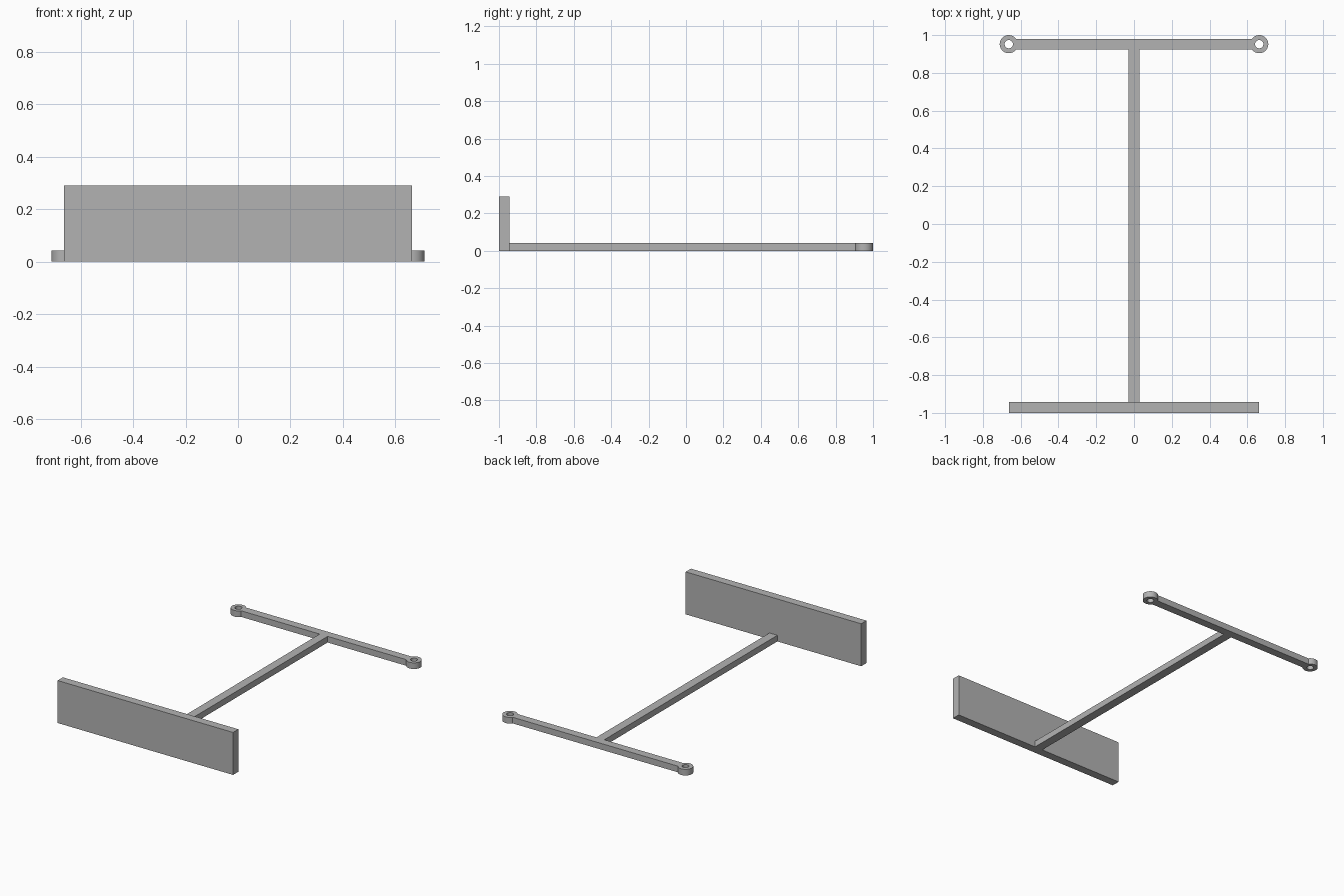
import bpy, bmesh
from math import asin, cos, sin, pi

cube = bpy.data.objects.get("Cube")
if cube:
    bpy.data.objects.remove(cube)

grey = bpy.data.materials.new("plain grey")
grey.use_nodes = True
grey.diffuse_color = (0.45, 0.45, 0.45, 1)
grey.node_tree.nodes["Principled BSDF"].inputs["Base Color"].default_value = (0.45, 0.45, 0.45, 1)

EYE_X, BAR_Y = 0.663, 0.952       # centre of each eyelet
EYE_R, HOLE_R = 0.048, 0.022
BAR_HALF, STEM_HALF = 0.028, 0.03
THICK = 0.042
PLATE_BACK = -0.943


def arc(cx, radius, start, end, steps):
    return [(cx + radius * cos(start + (end - start) * i / steps),
             BAR_Y + radius * sin(start + (end - start) * i / steps))
            for i in range(steps + 1)]


def extruded(name, loops, height):
    """Fill the first loop, leave the others as holes, and raise it."""
    bm = bmesh.new()
    edges = []
    for loop in loops:
        verts = [bm.verts.new((x, y, 0)) for x, y in loop]
        edges += [bm.edges.new((v, verts[i - 1])) for i, v in enumerate(verts)]
    bmesh.ops.triangle_fill(bm, edges=edges, use_beauty=True, use_dissolve=False)
    top = bmesh.ops.extrude_face_region(bm, geom=bm.faces[:], use_keep_orig=True)["geom"]
    bmesh.ops.translate(bm, verts=[g for g in top if isinstance(g, bmesh.types.BMVert)],
                        vec=(0, 0, height))
    bmesh.ops.recalc_face_normals(bm, faces=bm.faces[:])
    mesh = bpy.data.meshes.new(name)
    bm.to_mesh(mesh)
    bm.free()
    mesh.materials.append(grey)
    obj = bpy.data.objects.new(name, mesh)
    bpy.context.collection.objects.link(obj)
    bpy.ops.object.select_all(action="DESELECT")
    obj.select_set(True)
    bpy.context.view_layer.objects.active = obj
    bpy.ops.object.shade_smooth_by_angle(angle=pi / 6)
    return obj


# T-shaped frame: stem, cross bar and a round eyelet at each end
a = asin(BAR_HALF / EYE_R)
bar_front = BAR_Y - BAR_HALF
outline = [(-STEM_HALF, PLATE_BACK), (STEM_HALF, PLATE_BACK), (STEM_HALF, bar_front)]
outline += arc(EYE_X, EYE_R, a - pi, pi - a, 36)
outline += arc(-EYE_X, EYE_R, a, 2 * pi - a, 36)
outline += [(-STEM_HALF, bar_front)]
holes = [arc(side * EYE_X, HOLE_R, 0, 2 * pi, 32)[:-1] for side in (-1, 1)]
extruded("t_frame_with_eyelets", [outline] + holes, THICK)

# Upright plate across the front
plate = [(-EYE_X, -1), (EYE_X, -1), (EYE_X, PLATE_BACK), (-EYE_X, PLATE_BACK)]
extruded("front_plate", [plate], 0.29)
